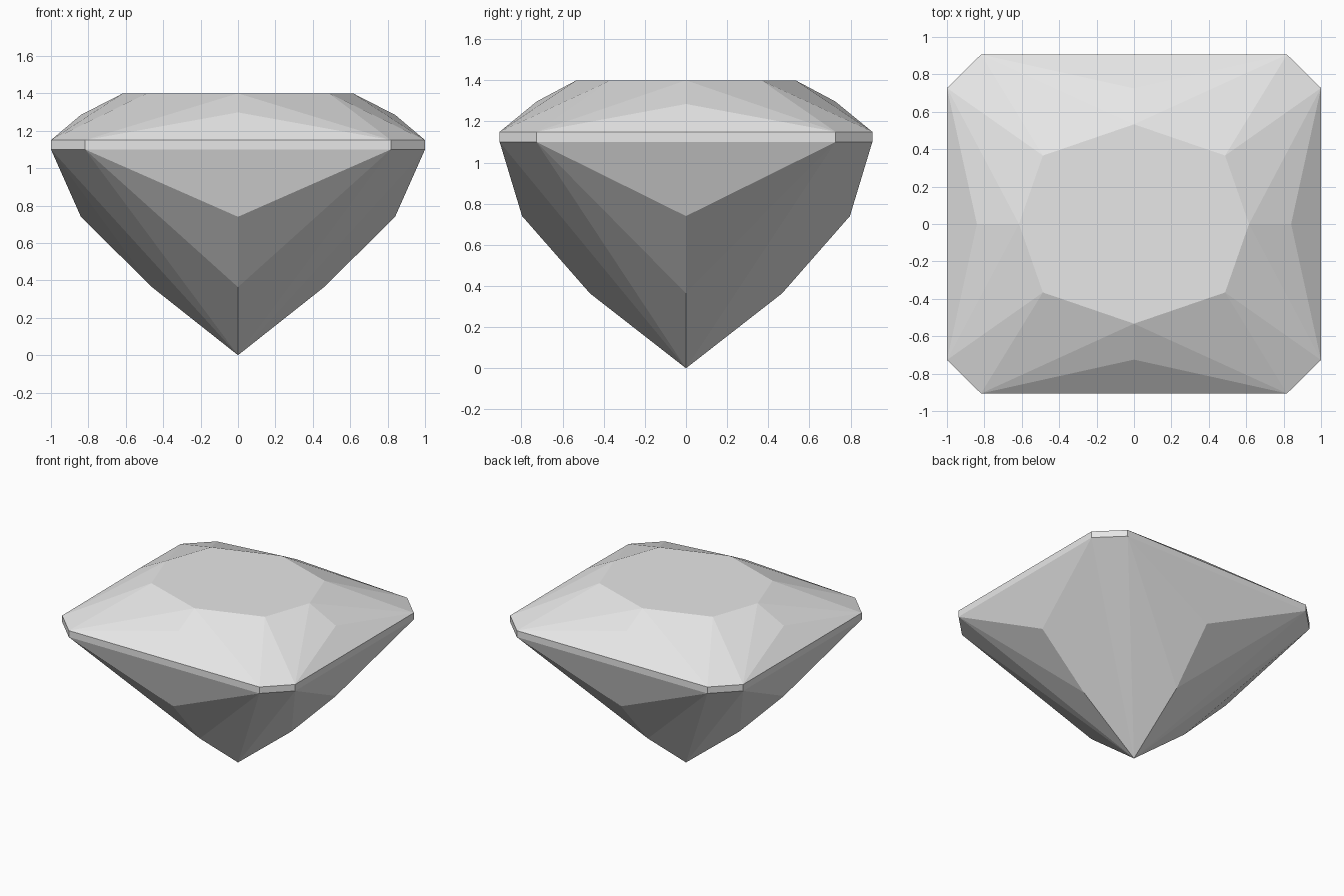
import bpy
import bmesh

cube = bpy.data.objects.get("Cube")
if cube:
    bpy.data.objects.remove(cube, do_unlink=True)

# One plain grey for the whole stone
grey = bpy.data.materials.new("pale_grey")
grey.use_nodes = True
colour = (0.8, 0.8, 0.8, 1)
grey.diffuse_color = colour
grey.node_tree.nodes["Principled BSDF"].inputs["Base Color"].default_value = colour

GIRDLE_LOW, GIRDLE_HIGH, TABLE = 1.10, 1.15, 1.40
bm = bmesh.new()


def corners(z):
    """Eight girdle corners, counter-clockwise, starting at the front edge."""
    quarter = [(0.818, -0.906), (1, -0.727), (1, 0.727), (0.818, 0.906)]
    points = quarter + [(-x, -y) for x, y in quarter]
    return [bm.verts.new((x, y, z)) for x, y in points]


def side_points(x, y, zx, zy):
    """One point in the middle of each side: right, back, left, front."""
    spots = [(x, 0, zx), (0, y, zy), (-x, 0, zx), (0, -y, zy)]
    return [bm.verts.new(p) for p in spots]


low, high = corners(GIRDLE_LOW), corners(GIRDLE_HIGH)
crown = side_points(0.84, 0.725, 1.285, 1.298)
table_mid = side_points(0.615, 0.533, TABLE, TABLE)
table_corner = [bm.verts.new((sx * 0.487, sy * 0.366, TABLE))
                for sx, sy in ((1, -1), (1, 1), (-1, 1), (-1, -1))]
pavilion = side_points(0.84, 0.797, 0.74, 0.74)
lower = side_points(0.46, 0.467, 0.364, 0.364)
culet = bm.verts.new((0, 0, 0))

# Girdle band
for i in range(8):
    j = (i + 1) % 8
    bm.faces.new((low[i], low[j], high[j], high[i]))

# Facets repeated on each of the four sides
for k in range(4):
    a, b, prev = 2 * k + 1, (2 * k + 2) % 8, 2 * k
    nxt = (k + 1) % 4
    # Crown facets
    bm.faces.new((high[a], high[b], crown[k]))
    bm.faces.new((high[a], crown[k], table_mid[k]))
    bm.faces.new((crown[k], high[b], table_mid[k]))
    bm.faces.new((high[a], table_mid[k], table_corner[k]))
    bm.faces.new((high[b], table_corner[nxt], table_mid[k]))
    bm.faces.new((high[prev], high[a], table_corner[k]))
    # Pavilion facets
    bm.faces.new((low[b], low[a], pavilion[k]))
    bm.faces.new((low[a], lower[k], pavilion[k]))
    bm.faces.new((low[b], pavilion[k], lower[k]))
    bm.faces.new((low[a], culet, lower[k]))
    bm.faces.new((low[b], lower[k], culet))
    bm.faces.new((low[a], low[prev], culet))

# Flat table on top
bm.faces.new([v for pair in zip(table_corner, table_mid) for v in pair])
bmesh.ops.recalc_face_normals(bm, faces=bm.faces)

mesh = bpy.data.meshes.new("cut_gem")
bm.to_mesh(mesh)
bm.free()
mesh.materials.append(grey)
gem = bpy.data.objects.new("cut_gem", mesh)
bpy.context.collection.objects.link(gem)
